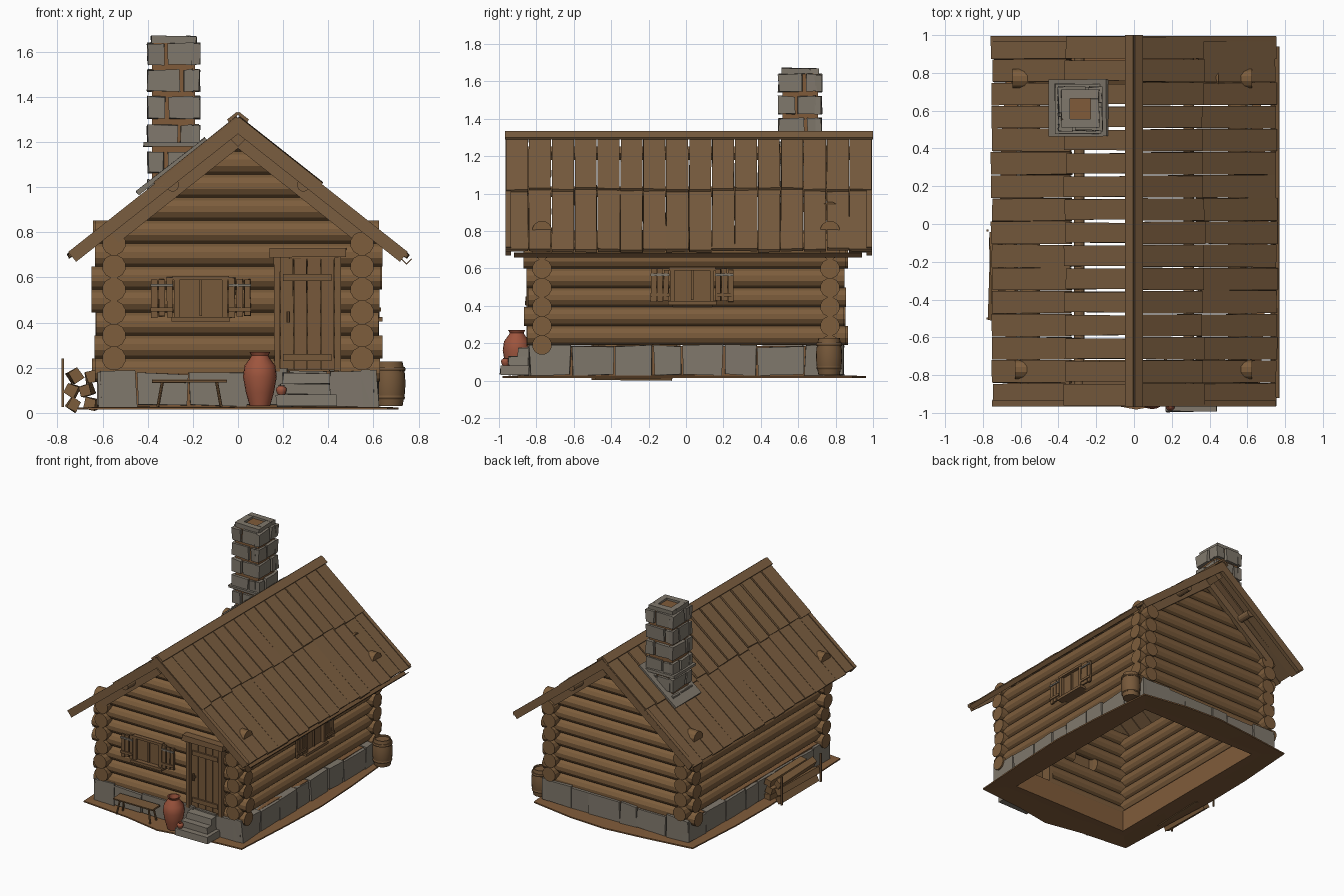
import bpy, bmesh, math, random
from mathutils import Matrix, Vector, Euler

random.seed(4)
if "Cube" in bpy.data.objects:
    bpy.data.objects.remove(bpy.data.objects["Cube"])

def material(name, rgb):
    m = bpy.data.materials.new(name)
    m.use_nodes = True
    m.diffuse_color = (*rgb, 1)
    m.node_tree.nodes["Principled BSDF"].inputs["Base Color"].default_value = (*rgb, 1)
    return m

LOG = material("log_brown", (.205, .110, .045))
ROOF = material("roof_brown", (.195, .110, .050))
PLANK = material("plank_brown", (.185, .100, .043))
STONE = material("stone_grey", (.215, .188, .150))
EARTH = material("earth_brown", (.215, .105, .042))
CLAY = material("clay_red", (.34, .090, .047))

def jit(a):
    return random.uniform(-a, a)

def box(bm, c, size, rot=(0, 0, 0), rough=0):
    m = Matrix.LocRotScale(Vector(c), Euler(rot), Vector(size))
    vs = bmesh.ops.create_cube(bm, size=1, matrix=m)["verts"]
    for v in vs:
        v.co += Vector((jit(rough), jit(rough), jit(rough)))

def span(bm, x, y, z, rough=0):
    """Box from (low, high) pairs."""
    box(bm, [sum(p) / 2 for p in (x, y, z)], [p[1] - p[0] for p in (x, y, z)], rough=rough)

def rod(bm, a, b, r, segs=12):
    a, b = Vector(a), Vector(b)
    q = (b - a).to_track_quat('Z', 'Y').to_matrix().to_4x4()
    m = Matrix.Translation((a + b) / 2) @ q @ Matrix.Rotation(math.pi / segs, 4, 'Z')
    bmesh.ops.create_cone(bm, cap_ends=True, segments=segs, radius1=r, radius2=r,
                          depth=(b - a).length, matrix=m)

def lathe(bm, profile, c, segs=20):
    rings = [[bm.verts.new((c[0] + r * math.cos(2 * math.pi * k / segs),
                            c[1] + r * math.sin(2 * math.pi * k / segs), c[2] + z))
              for k in range(segs)] for r, z in profile]
    for lo, hi in zip(rings, rings[1:]):
        for k in range(segs):
            n = (k + 1) % segs
            bm.faces.new((lo[k], lo[n], hi[n], hi[k]))
    bm.faces.new(rings[0][::-1])
    bm.faces.new(rings[-1])

def finish(bm, name, mat, smooth=False, turn=0):
    bm.transform(Matrix.Rotation(turn, 4, 'Z'))
    me = bpy.data.meshes.new(name)
    bm.to_mesh(me)
    bm.free()
    me.materials.append(mat)
    ob = bpy.data.objects.new(name, me)
    bpy.context.collection.objects.link(ob)
    if smooth:
        bpy.ops.object.select_all(action='DESELECT')
        ob.select_set(True)
        bpy.context.view_layer.objects.active = ob
        bpy.ops.object.shade_smooth_by_angle(angle=math.radians(40))
    return ob

# Earth apron around the open floor
bm = bmesh.new()
inner, outer = [], []
for k in range(16):
    c, s = math.cos(k * math.pi / 8), math.sin(k * math.pi / 8)
    big, small = max(abs(c), abs(s)), min(abs(c), abs(s))
    f = (1 - .08 * small / big) / big
    inner.append(bm.verts.new((c / big * .51, s / big * .73, .032)))
    outer.append(bm.verts.new((c * f * .72 + jit(.015), s * f * .97 + jit(.015), .024)))
for k in range(16):
    n = (k + 1) % 16
    bm.faces.new((inner[k], outer[k], outer[n], inner[n]))
ground = finish(bm, "ground", EARTH)
ground.modifiers.new("thickness", 'SOLIDIFY').thickness = .01

# Foundation: mortar core with proud stone blocks
bm, stones = bmesh.new(), bmesh.new()
for s in (-1, 1):
    span(bm, (-.6, .6), sorted((s * .72, s * .82)), (.02, .185))
    span(bm, sorted((s * .5, s * .6)), (-.72, .72), (.02, .185))
    for half, n, along_x in ((.61, 6, True), (.84, 8, False)):
        cuts = [-half] + [-half + 2 * half * (k + jit(.2)) / n for k in range(1, n)] + [half]
        for a, b in zip(cuts, cuts[1:]):
            u, z = (a + .004, b - .004), (.03, .183 + jit(.008))
            if along_x:
                span(stones, u, sorted((s * .74, s * .84)), z, .007)
            else:
                span(stones, sorted((s * .55, s * .62)), u, z, .007)
finish(bm, "foundation_core", EARTH)
finish(stones, "foundation_stones", STONE)

# Log walls and gables, split at the openings
STEP, R, WX, WY, RIDGE, SLOPE = .102, .053, .55, .77, 1.31, math.atan(.79)
front, back, sides = bmesh.new(), bmesh.new(), bmesh.new()

def wall_log(bm, half, z, place, openings):
    start = -half + jit(.014)
    for a, b, lo, hi in openings:
        if lo < z < hi:
            rod(bm, place(start, z), place(a, z), R)
            start = b
    rod(bm, place(start, z), place(half + jit(.014), z), R)

for i in range(11):
    z = .19 + STEP * i
    half = .635 if i < 7 else (1.25 - z) / .79
    wall_log(front, half, z, lambda u, z: (u, -WY, z),
             [(-.26, -.06, .45, .58), (.18, .43, .15, .65)])
    wall_log(back, half, z, lambda u, z: (u, WY, z), [])
for i in range(6):
    z = .241 + STEP * i
    wall_log(sides, .855, z, lambda u, z: (WX, u, z), [(-.07, .14, .44, .56)])
    wall_log(sides, .855, z, lambda u, z: (-WX, u, z), [])
finish(front, "front_logs", LOG)
finish(back, "back_logs", LOG)
finish(sides, "side_logs", LOG)

# Roof pieces are placed by distance down the slope and depth under the surface
def on_slope(bm, s, d, t, y, rough=0, skew=0):
    dm, tm = sum(d) / 2, sum(t) / 2
    c, n = math.cos(SLOPE), math.sin(SLOPE)
    box(bm, (s * (dm * c - tm * n), sum(y) / 2, RIDGE - dm * n - tm * c),
        (d[1] - d[0], y[1] - y[0], t[1] - t[0]), (0, s * SLOPE, skew), rough)

bm = bmesh.new()
COUNT, Y0, Y1 = 16, -.965, .995
pitch = (Y1 - Y0) / COUNT
for s in (-1, 1):
    for k in range(COUNT):
        y = (Y0 + k * pitch + .002, Y0 + (k + 1) * pitch - .002)
        gap = .006 if s < 0 and 0 < k < COUNT - 1 else .001
        on_slope(bm, s, (.005, .465 + jit(.012)), (-.006, .013), (y[0] + gap, y[1] - gap), .0025)
        on_slope(bm, s, (.44, .968 + jit(.008)), (.008, .026), y, .0025)
finish(bm, "roof_planks", ROOF)

bm = bmesh.new()
for s in (-1, 1):
    for y in ((-.965, -.935), (.965, .995)):
        on_slope(bm, s, (0, .96), (.002, .058), y)
    for y in ((-.85, -.815), (.815, .85)):
        on_slope(bm, s, (.03, .76), (.05, .108), y)
    rod(bm, (s * .29, -.94, 1.01), (s * .29, .96, 1.01), .029)
    on_slope(bm, s, (-.012, .045), (-.022, -.008), (-.968, 1))
box(bm, (0, .01, 1.215), (.05, 1.88, .05), (0, math.pi / 4, 0))
finish(bm, "roof_frame_and_ridge_cap", ROOF)

bm = bmesh.new()
for s in (-1, 1):
    box(bm, (.747 + s * .011, .01, .671), (.032, 1.86, .004), (0, -s * math.pi / 4, 0))
finish(bm, "eave_gutter", PLANK)

# Chimney: core, staggered stone courses, cap and flashing
CX, CY = -.285, .61
core, bm = bmesh.new(), bmesh.new()
span(core, (CX - .095, CX + .095), (CY - .095, CY + .095), (.9, 1.655))
for k in range(6):
    z = (1.545 - .12 * k, 1.637 - .12 * k + jit(.006))
    for q in range(4):
        split = (.035 if (k + q) % 2 else -.035) + jit(.015)
        for a, b in ((-.115, split - .008), (split + .008, .085)):
            piece = bmesh.new()
            span(piece, (a, b), (-.115, -.08), z, .005)
            piece.transform(Matrix.Translation((CX, CY, 0)) @ Matrix.Rotation(q * math.pi / 2, 4, 'Z'))
            tmp = bpy.data.meshes.new("course")
            piece.to_mesh(tmp)
            piece.free()
            bm.from_mesh(tmp)
            bpy.data.meshes.remove(tmp)
for s in (-1, 1):
    span(bm, (CX - .1, CX + .1), sorted((CY + s * .1, CY + s * .055)), (1.64, 1.67), .003)
    span(bm, sorted((CX + s * .1, CX + s * .055)), (CY - .055, CY + .055), (1.64, 1.67), .003)
span(bm, (CX - .135, CX + .12), (CY - .13, CY + .13), (1.178, 1.198), .004)
on_slope(bm, -1, (.17, .56), (-.022, -.004), (CY - .145, CY + .155), .003)
finish(core, "chimney_core", EARTH)
finish(bm, "chimney_stones", STONE)

# Door with frame, planks, battens and handle
bm = bmesh.new()
for k in range(4):
    x = .188 + k * .06
    span(bm, (x, x + .057), (-.825, -.80), (.19, .685), .001)
for z in (.245, .6):
    span(bm, (.2, .415), (-.837, -.82), (z - .016, z + .016))
rod(bm, (.222, -.85, .40), (.222, -.85, .45), .008, 8)
span(bm, (.217, .227), (-.85, -.82), (.415, .43))
finish(bm, "door", PLANK)
bm = bmesh.new()
span(bm, (.16, .188), (-.85, -.72), (.185, .69), .002)
span(bm, (.428, .456), (-.85, -.72), (.185, .69), .002)
span(bm, (.14, .48), (-.87, -.72), (.69, .73), .003)
finish(bm, "door_frame", PLANK)

# Windows with open shutters, built facing the front then turned
def window(name, c, y, turn):
    bm, hinges = bmesh.new(), bmesh.new()
    span(bm, (c - .1, c + .1), (y, y + .012), (.425, .59))
    for s in (-1, 1):
        span(bm, sorted((c + s * .095, c + s * .118)), (y - .022, y + .06), (.42, .6))
        for k in range(3):
            u = c + s * (.138 + k * .034)
            span(bm, (u - .014, u + .014), (y - .02, y - .006), (.425 + jit(.006), .595 + jit(.006)), .002)
        u = c + s * .172
        span(bm, (u - .05, u + .05), (y - .028, y - .018), (.45, .468))
        span(hinges, (u - .05, u + .05), (y - .028, y - .018), (.56, .572))
    span(bm, (c - .006, c + .006), (y - .012, y), (.43, .59))
    span(bm, (c - .125, c + .125), (y - .025, y + .06), (.588, .606))
    span(bm, (c - .13, c + .13), (y - .035, y + .06), (.405, .425))
    finish(bm, name, PLANK, turn=turn)
    finish(hinges, name + "_hinges", STONE, turn=turn)

window("front_window", -.165, -.826, 0)
window("side_window", .033, -.606, math.pi / 2)

# Stone steps
bm = bmesh.new()
span(bm, (.17, .44), (-.995, -.83), (.03, .078), .004)
span(bm, (.185, .41), (-.95, -.83), (.082, .128), .004)
span(bm, (.2, .405), (-.9, -.83), (.132, .178), .004)
finish(bm, "steps", STONE)

# Clay jars
jar = [(.045, 0), (.062, .06), (.075, .13), (.068, .18), (.042, .215), (.038, .225), (.046, .24), (.036, .24), (.03, .21)]
bm = bmesh.new()
lathe(bm, jar, (.097, -.905, .03))
lathe(bm, [(r * .32, z * .18) for r, z in jar], (.192, -.965, .078), 12)
finish(bm, "clay_jars", CLAY, True)

# Barrel with hoops
bm = bmesh.new()
lathe(bm, [(.057, 0), (.068, .06), (.07, .1), (.068, .14), (.057, .197), (.05, .197), (.05, .185)], (.672, .765, .03))
for z, r in ((.03, .065), (.155, .068)):
    lathe(bm, [(r, z), (r + .003, z + .006), (r, z + .018)], (.672, .765, .03))
finish(bm, "barrel", PLANK, True)

# Bench
bm = bmesh.new()
span(bm, (-.38, -.05), (-.95, -.86), (.134, .147), .002)
for x, dx in ((-.335, -.02), (-.095, .02)):
    for y, dy in ((-.93, -.012), (-.88, .012)):
        rod(bm, (x + dx, y + dy, .028), (x, y, .137), .007, 8)
finish(bm, "bench", PLANK)

# Split firewood stacked between stakes
bm = bmesh.new()
for x, z in ((-.73, .035), (-.65, .04), (-.67, .1), (-.735, .1), (-.725, .165), (-.65, .16)):
    box(bm, (x, -.275 + jit(.02), z), (.05, .42 + jit(.03), .05), (0, jit(.6), jit(.04)), .004)
finish(bm, "firewood", LOG)
bm = bmesh.new()
for y in (-.5, -.035):
    span(bm, (-.782, -.77), (y - .006, y + .006), (.025, .24))
finish(bm, "firewood_stakes", PLANK)
